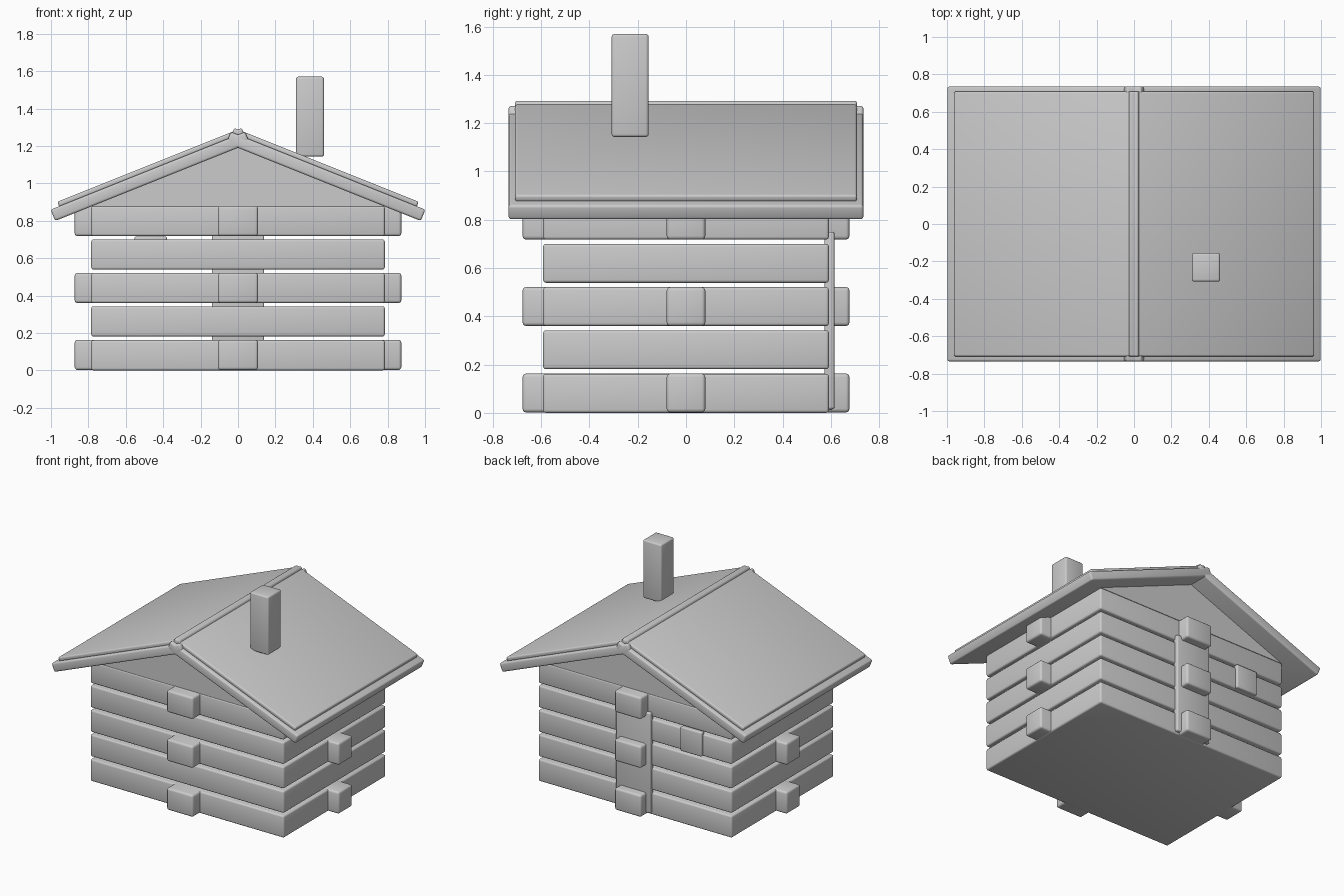
import bpy, math
from mathutils import Vector

if "Cube" in bpy.data.objects:
    bpy.data.objects.remove(bpy.data.objects["Cube"])


def finish(obj, bevel):
    mod = obj.modifiers.new("soft_edges", 'BEVEL')
    mod.width = bevel
    mod.segments = 3
    mod.limit_method = 'ANGLE'
    for p in obj.data.polygons:
        p.use_smooth = True
    return obj


def box(name, lo, hi, bevel=0.012):
    """Bevelled box between two opposite corners."""
    lo, hi = Vector(lo), Vector(hi)
    bpy.ops.mesh.primitive_cube_add(size=1, location=(lo + hi) / 2)
    obj = bpy.context.object
    obj.name = name
    obj.scale = hi - lo
    bpy.ops.object.transform_apply(location=False, rotation=False, scale=True)
    return finish(obj, bevel)


def prism(name, profile, half_depth, bevel=0):
    """Extrude an x-z profile along y, symmetric about y = 0."""
    n = len(profile)
    verts = [(x, y, z) for y in (-half_depth, half_depth) for x, z in profile]
    faces = [tuple(range(n)), tuple(range(2 * n - 1, n - 1, -1))]
    faces += [(i, i + n, (i + 1) % n + n, (i + 1) % n) for i in range(n)]
    mesh = bpy.data.meshes.new(name)
    mesh.from_pydata(verts, [], faces)
    obj = bpy.data.objects.new(name, mesh)
    bpy.context.collection.objects.link(obj)
    # make normals point outward
    import bmesh
    bm = bmesh.new()
    bm.from_mesh(mesh)
    bmesh.ops.recalc_face_normals(bm, faces=bm.faces)
    bm.to_mesh(mesh)
    bm.free()
    if bevel:
        finish(obj, bevel)
    return obj


# Five stacked log courses; every other one has protruding cross logs
STEP, LOG = 0.179, 0.161
for i in range(5):
    z0 = 0.002 + i * STEP
    z1 = z0 + LOG
    box(f"log_course_{i}", (-0.785, -0.592, z0), (0.785, 0.592, z1))
    if i % 2 == 0:
        box(f"cross_log_x_{i}", (-0.873, -0.08, z0), (0.873, 0.08, z1), 0.015)
        box(f"cross_log_y_{i}", (-0.107, -0.677, z0), (0.107, 0.677, z1), 0.015)
bpy.data.objects["log_course_0"].location.z -= 0.002

# Gable under the roof
prism("gable", [(-0.785, 0.877), (0.785, 0.877), (0, 1.195)], 0.59)

# Roof: a thick board and a thin covering on each slope, crossing at the ridge
pitch = math.atan(0.4)
along = Vector((math.cos(pitch), -math.sin(pitch)))
normal = Vector((math.sin(pitch), math.cos(pitch)))
apex = Vector((0, 1.19))


def roof_slab(name, side, start, end, t0, t1, half_depth, bevel):
    pts = [apex + along * s + normal * t
           for s, t in ((start, t0), (end, t0), (end, t1), (start, t1))]
    prism(name, [(side * p.x, p.y) for p in pts], half_depth, bevel)


for side, tag in ((1, "right"), (-1, "left")):
    roof_slab(f"roof_board_{tag}", side, -0.067, 1.053, 0.0, 0.065, 0.735, 0.012)
    roof_slab(f"roof_cover_{tag}", side, -0.058, 1.004, 0.06, 0.091, 0.708, 0.010)

# Chimney
box("chimney", (0.31, -0.308, 1.143), (0.46, -0.155, 1.57), 0.012)

# Door and small window on the back wall
box("door", (-0.14, 0.573, 0.015), (0.14, 0.615, 0.75), 0.01)
box("window", (-0.553, 0.573, 0.54), (-0.38, 0.612, 0.717), 0.01)
